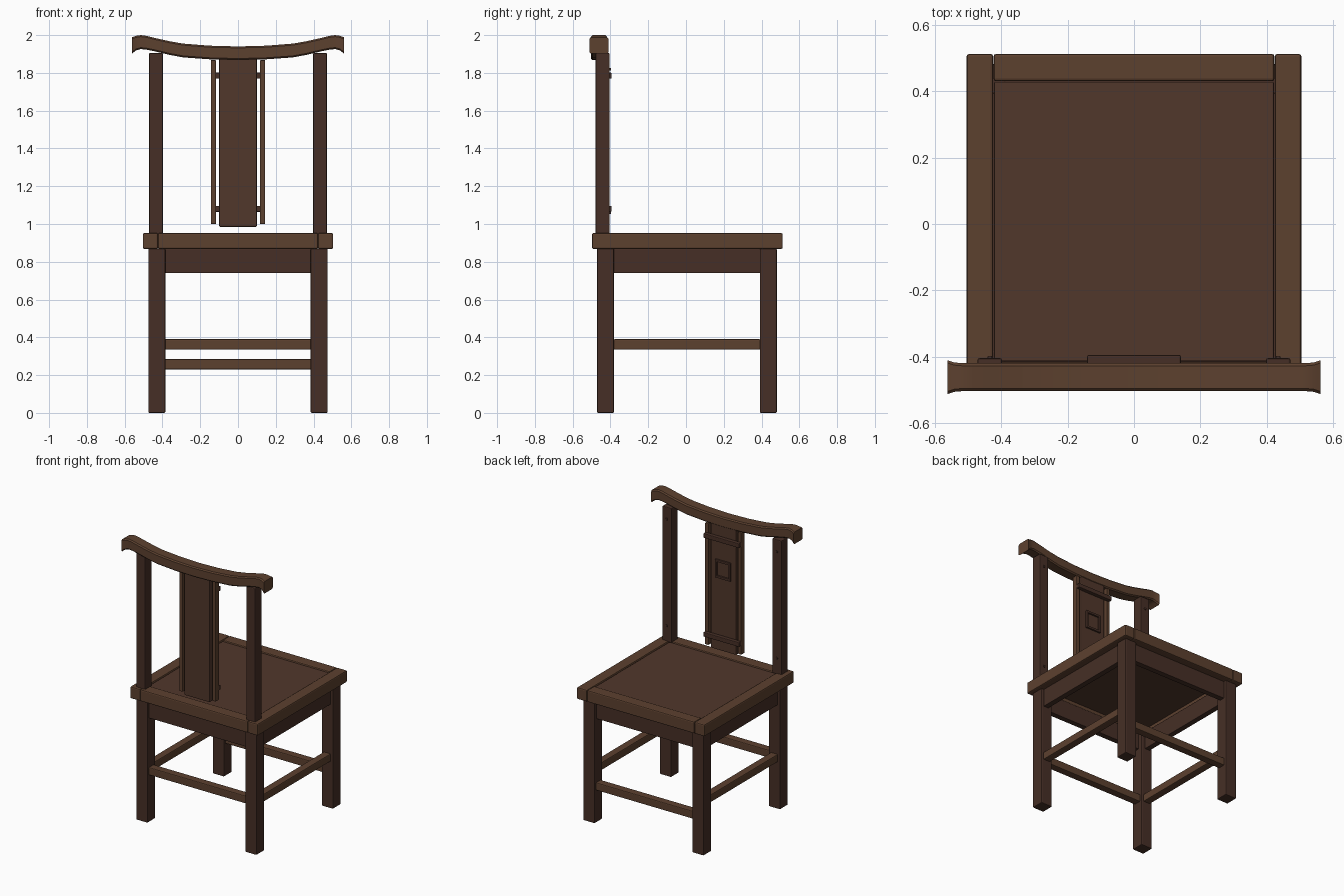
import bpy, bmesh
from math import radians

if "Cube" in bpy.data.objects:
    bpy.data.objects.remove(bpy.data.objects["Cube"])


def material(name, rgb):
    m = bpy.data.materials.new(name)
    m.diffuse_color = (*rgb, 1)
    m.use_nodes = True
    m.node_tree.nodes["Principled BSDF"].inputs["Base Color"].default_value = m.diffuse_color
    return m


LIGHT = material("light_wood", (0.108, 0.052, 0.028))
PANEL = material("panel_wood", (0.082, 0.038, 0.024))
DARK = material("dark_wood", (0.061, 0.028, 0.019))


def finish(name, bm, mat, bevel):
    bmesh.ops.recalc_face_normals(bm, faces=bm.faces)
    mesh = bpy.data.meshes.new(name)
    bm.to_mesh(mesh)
    bm.free()
    mesh.materials.append(mat)
    ob = bpy.data.objects.new(name, mesh)
    bpy.context.collection.objects.link(ob)
    if bevel:
        mod = ob.modifiers.new("Bevel", 'BEVEL')
        mod.width, mod.segments = bevel, 2
        mod.limit_method, mod.angle_limit = 'ANGLE', radians(40)
    return ob


def box(name, x, y, z, mat, bevel=0.006):
    """Bevelled box from (min, max) pairs."""
    bm = bmesh.new()
    bmesh.ops.create_cube(bm, size=1)
    for v in bm.verts:
        v.co = [r[0] + (c + 0.5) * (r[1] - r[0]) for c, r in zip(v.co, (x, y, z))]
    return finish(name, bm, mat, bevel)


def around(c, size):
    return (c - size / 2, c + size / 2)


LEG_X, CY = 0.43, 0.005
SIDES = (("left", -1), ("right", 1))
ENDS = (("front", -1), ("back", 1))

# Legs
for sn, s in SIDES:
    for en, e in ENDS:
        box(f"{en}_{sn}_leg", around(s * LEG_X, 0.09), around(CY + e * 0.431, 0.09), (0, 0.87), DARK)

# Aprons and stretchers on the two sides
for sn, s in SIDES:
    span = (CY - 0.39, CY + 0.39)
    box(f"{sn}_apron", around(s * 0.435, 0.04), span, (0.74, 0.868), DARK, 0.003)
    box(f"{sn}_stretcher", around(s * LEG_X, 0.055), span, (0.335, 0.39), LIGHT)

# Aprons and stretchers front and back, the back stretcher lower
for (en, e), z in zip(ENDS, (0.335, 0.23)):
    box(f"{en}_apron", (-0.39, 0.39), around(CY + e * 0.436, 0.04), (0.74, 0.868), DARK, 0.003)
    box(f"{en}_stretcher", (-0.39, 0.39), around(CY + e * 0.431, 0.055), (z, z + 0.055), LIGHT)

# Seat frame and inset panel
for sn, s in SIDES:
    box(f"{sn}_seat_rail", around(s * 0.464, 0.08), (-0.498, 0.512), (0.868, 0.952), LIGHT, 0.008)
for en, e in ENDS:
    box(f"{en}_seat_rail", (-0.423, 0.423), around(0.007 + e * 0.464, 0.082), (0.868, 0.952), LIGHT, 0.008)
box("seat_panel", (-0.421, 0.421), (-0.414, 0.428), (0.89, 0.944), PANEL, 0.004)

# Back posts with small pegs
for sn, s in SIDES:
    box(f"{sn}_back_post", around(s * 0.434, 0.074), (-0.478, -0.404), (0.945, 1.905), DARK)
    for i, z in enumerate((1.06, 1.82)):
        box(f"{sn}_post_peg_{i + 1}", around(s * 0.434, 0.014), (-0.42, -0.397), around(z, 0.014), DARK, 0.003)

# Central splat, flanking slats and cross rails
box("back_splat", (-0.1, 0.1), (-0.462, -0.422), (0.985, 1.89), PANEL)
for sn, s in SIDES:
    box(f"{sn}_back_slat", around(s * 0.13, 0.027), (-0.456, -0.418), (1.0, 1.868), LIGHT, 0.004)
for n, z in (("lower", 1.08), ("upper", 1.785)):
    box(f"{n}_cross_rail", (-0.141, 0.141), (-0.424, -0.394), around(z, 0.032), DARK, 0.005)

# Raised square ornament on the splat
for sn, s in SIDES:
    box(f"{sn}_ornament_bar", around(s * 0.053, 0.016), (-0.426, -0.41), around(1.567, 0.13), DARK, 0.003)
for n, s in (("lower", -1), ("upper", 1)):
    box(f"{n}_ornament_bar", (-0.05, 0.05), (-0.426, -0.41), around(1.567 + s * 0.057, 0.016), DARK, 0.003)

# Curved top rail with flared ends: x, bottom z, top z, half depth
half = [(0.0, 1.868, 1.94, 0.042), (0.15, 1.872, 1.944, 0.042), (0.29, 1.882, 1.955, 0.042),
        (0.36, 1.895, 1.967, 0.042), (0.44, 1.914, 1.985, 0.042), (0.485, 1.923, 1.996, 0.042),
        (0.515, 1.926, 2.0, 0.042), (0.54, 1.919, 1.996, 0.044), (0.562, 1.902, 1.988, 0.051)]
sections = [(-x, b, t, d) for x, b, t, d in reversed(half[1:])] + half
bm = bmesh.new()
rings = []
for x, b, t, d in sections:
    c = -0.461
    k = 0.008  # chamfered corners
    prof = [(c - d + k, b), (c + d - k, b), (c + d, b + k), (c + d, t - k),
            (c + d - k, t), (c - d + k, t), (c - d, t - k), (c - d, b + k)]
    rings.append([bm.verts.new((x, y, z)) for y, z in prof])
for r0, r1 in zip(rings, rings[1:]):
    for i in range(8):
        j = (i + 1) % 8
        bm.faces.new((r0[i], r0[j], r1[j], r1[i]))
bm.faces.new(rings[0])
bm.faces.new(rings[-1])
rail = finish("top_rail", bm, LIGHT, 0)
bpy.context.view_layer.objects.active = rail
rail.select_set(True)
bpy.ops.object.shade_smooth_by_angle(angle=radians(30))
